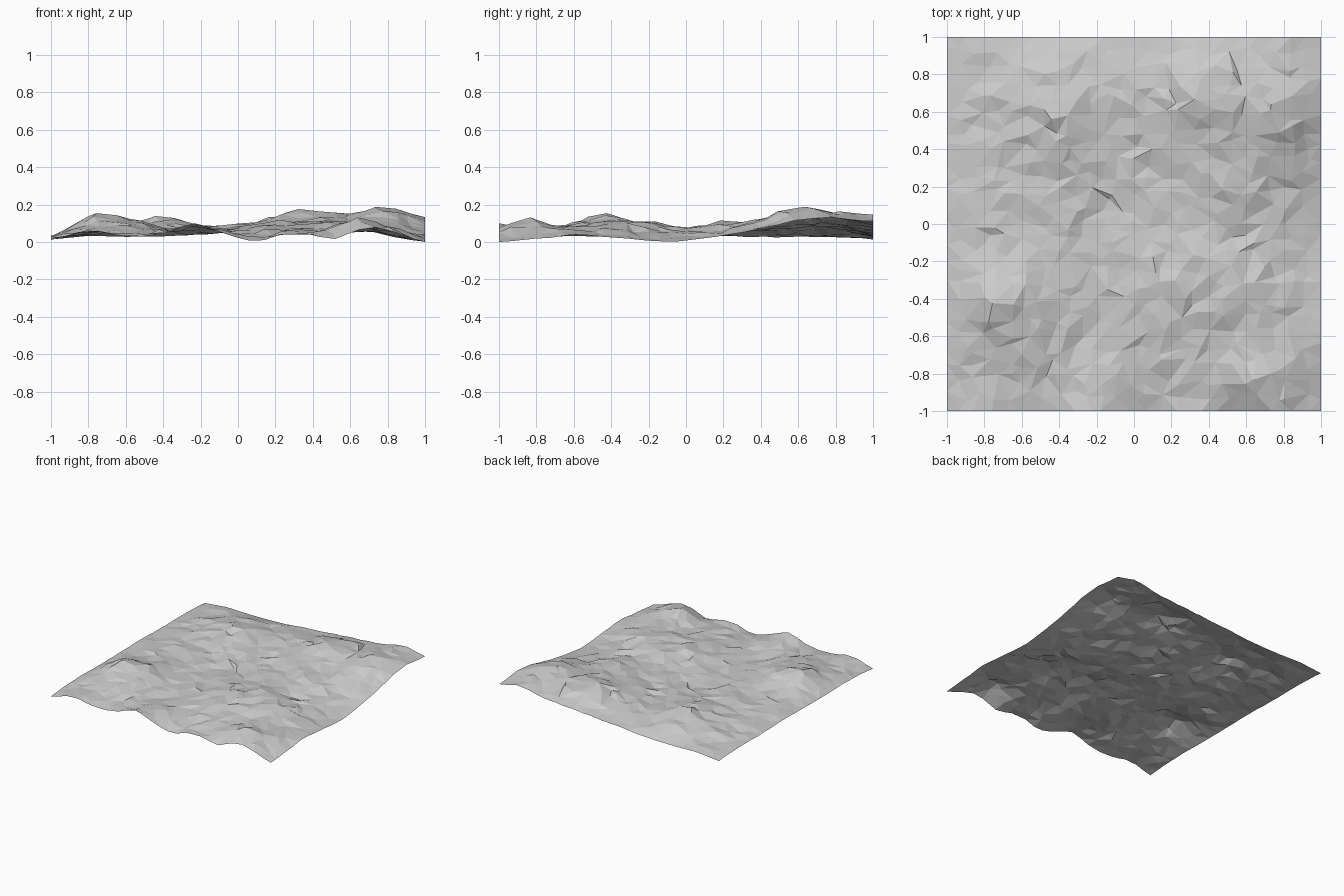
import bpy, random
from math import exp
from mathutils import Vector, noise
from mathutils.geometry import delaunay_2d_cdt

if "Cube" in bpy.data.objects:
    bpy.data.objects.remove(bpy.data.objects["Cube"])

random.seed(4)

# Coarse relief in hundredths: rows run front to back, columns left to right
RELIEF = [
    [1.5, 6.5, 3.5, 4.5, 8.5, 3, 3, 4, 4.5, 6.5, .5],
    [3, 6, 6, 6, 7, 5, 6, 6, 10, 9, 2],
    [3.5, 10, 11, 7, 5, 6, 8, 8, 8, 7, 4],
    [3.5, 13, 13, 8, 5.5, 7, 11, 10, 11, 7, 3],
    [3.5, 8, 9, 7, 5.5, 8, 10, 11, 9, 5, 1],
    [3.5, 6, 7, 6.5, 5.5, 6, 7, 7, 6, 4, 1],
    [3.5, 6, 7, 7.5, 6.5, 6.5, 8, 10, 10, 7, 4],
    [3, 6, 8, 10, 8, 7.5, 10, 12, 12, 12, 7.5],
    [3, 6, 9, 13, 9, 9, 13, 16, 15, 18, 12],
    [3, 5, 8, 10, 8, 9, 12, 15, 14, 16, 13],
    [2, 3.5, 3.5, 3.5, 5, 6.5, 8, 9.5, 11, 15, 11.5],
]

# Small knolls and dips: x, y, height, radius
KNOLLS = [
    (.3, -1, .025, .09), (.5, -1, -.025, .09), (.7, -1, .02, .09),
    (.1, -1, -.018, .09), (-.27, -1, .025, .09), (.65, -.88, .04, .1),
    (-.74, -.48, .012, .1), (-.35, .63, .022, .1), (.3, .68, .02, .12),
    (.73, .57, .018, .1), (.9, .75, .018, .1), (.5, .1, .01, .1),
]


def spline(vals, u):
    i = min(int(u), len(vals) - 2)
    t = u - i
    a, b, c, d = (vals[max(0, min(len(vals) - 1, i + k))] for k in (-1, 0, 1, 2))
    return b + .5 * t * (c - a + t * (2*a - 5*b + 4*c - d + t * (3*(b - c) + d - a)))


def height(x, y):
    u, v = (x + 1) * 5, (y + 1) * 5
    z = spline([spline(row, u) for row in RELIEF], v) / 100
    for kx, ky, h, r in KNOLLS:
        z += h * exp(-((x - kx) ** 2 + (y - ky) ** 2) / (r * r))
    inside = min(1, .25 + 4 * min(1 - abs(x), 1 - abs(y)))
    rough = noise.noise(Vector((x * 5, y * 5, 2))) * .008 + random.uniform(-.013, .013)
    return max(.004, z + rough * inside)


# Irregular point scatter with straight outer borders
N = 24
step = 2 / N
points = []
for j in range(N + 1):
    for i in range(N + 1):
        x, y = -1 + i * step, -1 + j * step
        if 0 < i < N:
            x += random.uniform(-.4, .4) * step
        if 0 < j < N:
            y += random.uniform(-.4, .4) * step
        points.append(Vector((x, y)))
flat, _, faces, *_ = delaunay_2d_cdt(points, [], [], 0, 1e-5)

# Faceted terrain sheet, lowest point on the ground
heights = [height(p.x, p.y) for p in flat]
low = min(heights)
verts = [(p.x, p.y, h - low) for p, h in zip(flat, heights)]
mesh = bpy.data.meshes.new("terrain")
mesh.from_pydata(verts, [], faces)
mesh.update()
terrain = bpy.data.objects.new("terrain", mesh)
bpy.context.collection.objects.link(terrain)
